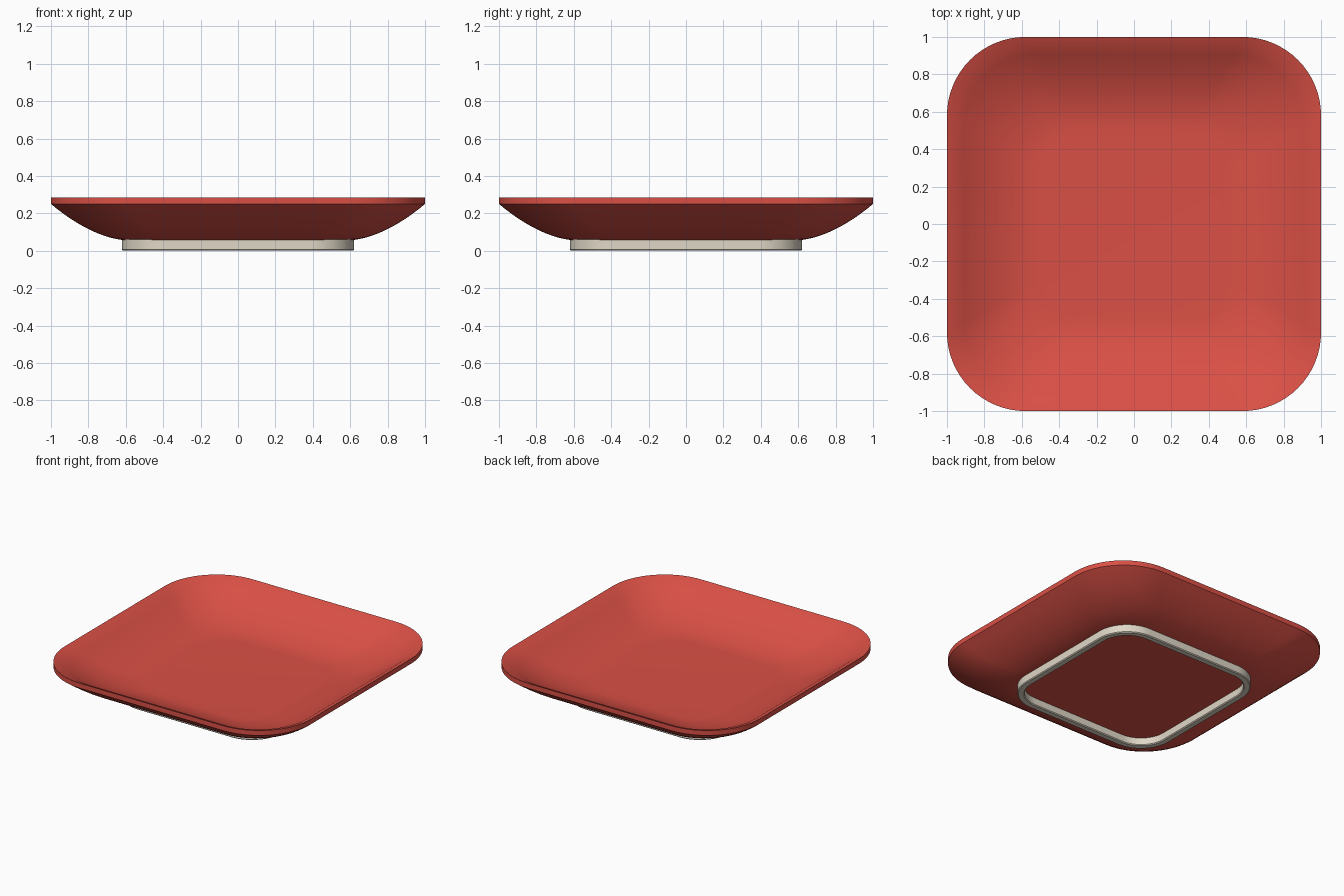
import bpy, bmesh, math

if "Cube" in bpy.data.objects:
    bpy.data.objects.remove(bpy.data.objects["Cube"])


def material(name, rgb):
    m = bpy.data.materials.new(name)
    m.diffuse_color = (*rgb, 1.0)
    m.use_nodes = True
    m.node_tree.nodes["Principled BSDF"].inputs["Base Color"].default_value = m.diffuse_color
    return m


def rounded_square(half, radius, z, steps=16):
    pts = []
    for k, (sx, sy) in enumerate([(1, 1), (-1, 1), (-1, -1), (1, -1)]):
        for i in range(steps + 1):
            a = math.pi / 2 * (k + i / steps)
            pts.append((sx * (half - radius) + radius * math.cos(a),
                        sy * (half - radius) + radius * math.sin(a), z))
    return pts


def loft(name, sections, mat, closed=False):
    """Skin a list of (half, radius, z) rounded squares."""
    bm = bmesh.new()
    rings = [[bm.verts.new(p) for p in rounded_square(*s)] for s in sections]
    pairs = list(zip(rings, rings[1:]))
    if closed:
        pairs.append((rings[-1], rings[0]))
    else:
        bm.faces.new(rings[0][::-1])
        bm.faces.new(rings[-1])
    n = len(rings[0])
    for a, b in pairs:
        for i in range(n):
            j = (i + 1) % n
            bm.faces.new((a[i], a[j], b[j], b[i]))
    bmesh.ops.recalc_face_normals(bm, faces=bm.faces)
    me = bpy.data.meshes.new(name)
    bm.to_mesh(me)
    bm.free()
    me.materials.append(mat)
    ob = bpy.data.objects.new(name, me)
    bpy.context.collection.objects.link(ob)
    bpy.ops.object.select_all(action='DESELECT')
    ob.select_set(True)
    bpy.context.view_layer.objects.active = ob
    bpy.ops.object.shade_smooth_by_angle(angle=math.radians(14))
    return ob


red = material("glazed red", (0.70, 0.08, 0.06))
cream = material("unglazed cream", (0.74, 0.68, 0.57))

# Plate: curved underside, upright rim band, sloping lip, curved inside
N = 12
profile = [(0.58 + 0.42 * i / N, 0.055 + 0.195 * (i / N) ** 1.8) for i in range(N + 1)]
profile += [(1.0, 0.286), (0.945, 0.262)]
profile += [(0.50 + 0.445 * i / N, 0.09 + 0.172 * (i / N) ** 1.8) for i in range(N - 1, -1, -1)]
loft("plate", [(h, 0.42 * h, z) for h, z in profile], red)

# Foot ring under the plate
loft("foot_ring", [(0.62, 0.24, 0.066), (0.62, 0.24, 0.006), (0.614, 0.234, 0.0),
                   (0.578, 0.198, 0.0), (0.572, 0.192, 0.006), (0.572, 0.192, 0.066)],
     cream, closed=True)
